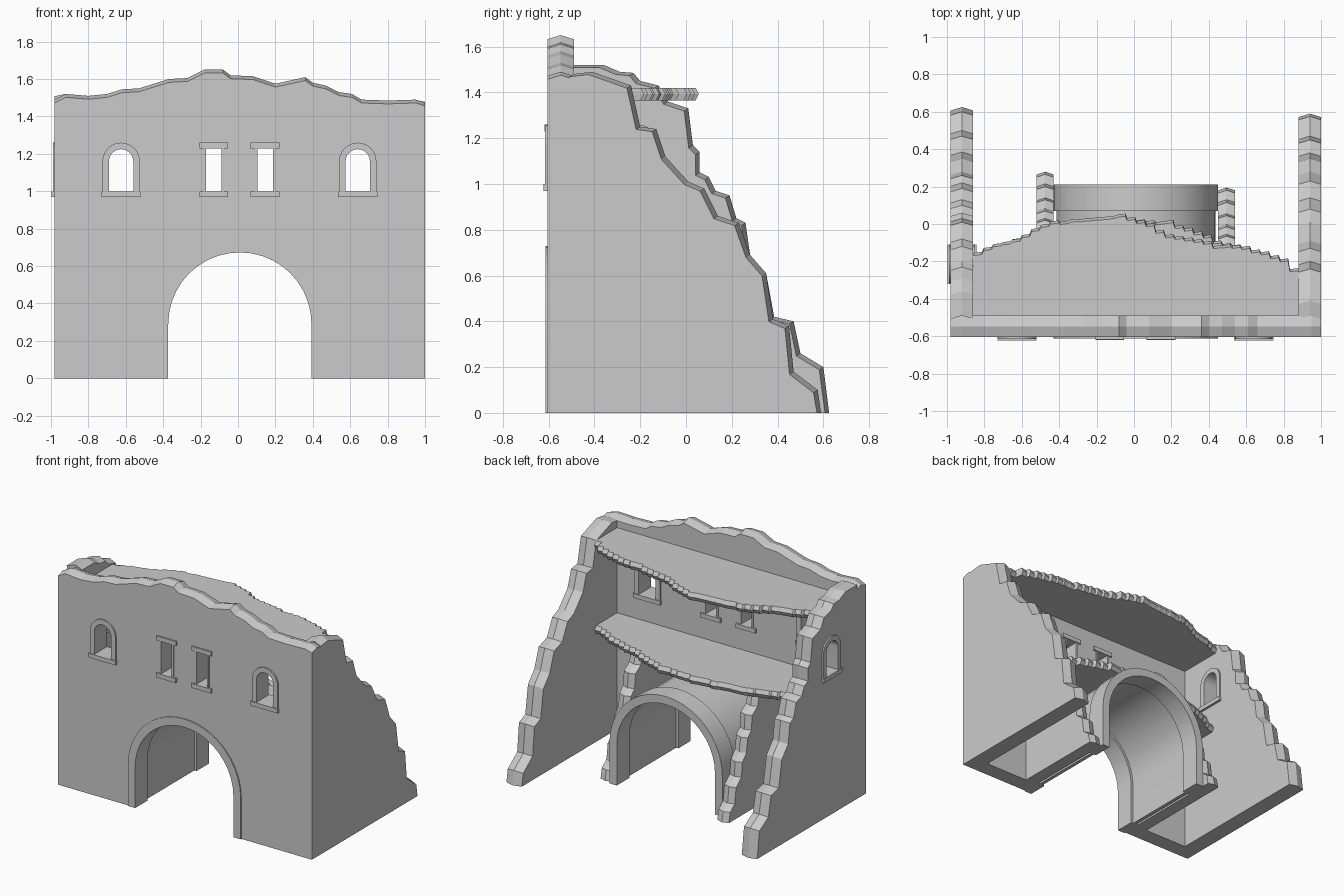
import bpy, bmesh, math, random
from mathutils import Vector

if "Cube" in bpy.data.objects:
    bpy.data.objects.remove(bpy.data.objects["Cube"])

random.seed(4)
MAP = {'xz': lambda u, v, d: (u, d, v),
       'yz': lambda u, v, d: (d, u, v),
       'xy': lambda u, v, d: (u, v, d)}


def layers(name, plane, loops, smooth=False):
    """Solid skinned through (depth, points) loops with capped ends."""
    bm = bmesh.new()
    rows = [[bm.verts.new(MAP[plane](u, v, d)) for u, v in pts] for d, pts in loops]
    n = len(rows[0])
    for a, b in zip(rows, rows[1:]):
        for i in range(n):
            bm.faces.new((a[i], a[(i + 1) % n], b[(i + 1) % n], b[i]))
    bm.faces.new(rows[0])
    bm.faces.new(rows[-1][::-1])
    bmesh.ops.recalc_face_normals(bm, faces=bm.faces)
    me = bpy.data.meshes.new(name)
    bm.to_mesh(me)
    bm.free()
    ob = bpy.data.objects.new(name, me)
    bpy.context.collection.objects.link(ob)
    if smooth:
        bpy.ops.object.select_all(action='DESELECT')
        ob.select_set(True)
        bpy.context.view_layer.objects.active = ob
        bpy.ops.object.shade_smooth_by_angle(angle=math.radians(30))
    return ob


def prism(name, plane, pts, a, b, smooth=False):
    return layers(name, plane, [(a, pts), (b, pts)], smooth)


def broken(name, plane, base, ragged, a, b, shift):
    """Slab whose ragged edge rises to a ridge halfway through its thickness."""
    low = [(u + shift[0], max(0, v + shift[1]) if plane != 'xy' else v + shift[1]) for u, v in ragged]
    return layers(name, plane, [(a, base + low), ((a + b) / 2, base + ragged), (b, base + low)])


def rect(u0, u1, v0, v1):
    return [(u0, v0), (u1, v0), (u1, v1), (u0, v1)]


def arch(c, hw, z0, spring, n=12):
    return [(c - hw, z0)] + [(c - hw * math.cos(math.pi * i / n), spring + hw * math.sin(math.pi * i / n))
                             for i in range(n + 1)] + [(c + hw, z0)]


def arch_ring(name, plane, c, r_out, r_in, z0, spring, a, b, n=12):
    pts = arch(c, r_out, z0, spring, n) + arch(c, r_in, z0, spring, n)[::-1]
    return prism(name, plane, pts, a, b, True)


def cut(ob, plane, pts, a, b):
    c = prism("cutter", plane, pts, a, b)
    c.hide_render = True
    m = ob.modifiers.new("cut", 'BOOLEAN')
    m.object, m.operation, m.solver = c, 'DIFFERENCE', 'EXACT'
    bpy.context.view_layer.objects.active = ob
    bpy.ops.object.modifier_apply(modifier=m.name)
    bpy.data.objects.remove(c)


# front wall with broken crest
crest = [(-.98, 1.49), (-.92, 1.52), (-.8, 1.51), (-.7, 1.52), (-.62, 1.545), (-.53, 1.55), (-.45, 1.575),
         (-.37, 1.6), (-.27, 1.605), (-.18, 1.65), (-.08, 1.65), (-.04, 1.62), (.08, 1.615), (.2, 1.575),
         (.36, 1.61), (.4, 1.58), (.47, 1.565), (.54, 1.53), (.61, 1.52), (.66, 1.49), (.8, 1.485),
         (.95, 1.49), (1, 1.475)]
front = broken("front_wall", 'xz', [(1, 0), (-.98, 0)], crest, -.605, -.49, (0, -.018))

# broken side walls
left_edge = [(-.49, 1.52), (-.36, 1.52), (-.29, 1.49), (-.23, 1.485), (-.2, 1.45), (-.12, 1.43), (-.08, 1.36),
             (.01, 1.33), (.03, 1.17), (.06, 1.14), (.06, 1.05), (.1, 1.03), (.13, .97), (.19, .95), (.22, .85),
             (.26, .83), (.28, .69), (.35, .61), (.385, .42), (.47, .4), (.5, .26), (.6, .2), (.625, 0)]
right_edge = [(-.49, 1.48), (-.41, 1.49), (-.24, 1.43), (-.2, 1.25), (-.13, 1.24), (-.09, 1.12), (.01, 1.01),
              (.08, .98), (.14, .86), (.23, .83), (.28, .69), (.35, .61), (.38, .41), (.45, .38), (.47, .18),
              (.575, .1), (.59, 0)]
left = broken("left_wall", 'yz', [(-.49, 0)], left_edge, -.98, -.86, (-.018, -.012))
right = broken("right_wall", 'yz', [(-.49, 0)], right_edge, .88, 1.0, (-.018, -.012))


# arched windows: opening, surround and sill
def arched_window(wall, name, plane, c, face, back):
    cut(wall, plane, arch(c, .075, .985, 1.16), face - .1, back + .1)
    arch_ring(name + "_surround", plane, c, .1, .065, .99, 1.16, face - .01, back + .01)
    prism(name + "_sill", plane, rect(c - .105, c + .105, .97, 1.0), face - .018, back + .018)


arched_window(front, "front_window_left", 'xz', -.625, -.605, -.49)
arched_window(front, "front_window_right", 'xz', .64, -.605, -.49)
arched_window(left, "side_window", 'yz', -.215, -.98, -.86)

# narrow rectangular windows
for i, c in enumerate((-.13, .145)):
    cut(front, 'xz', rect(c - .047, c + .047, .985, 1.24), -.7, -.4)
    for s in (-1, 1):
        prism(f"narrow_window_{i}_jamb", 'xz', rect(*sorted((c + s * .041, c + s * .055)), .99, 1.245), -.612, -.483)
    prism(f"narrow_window_{i}_lintel", 'xz', rect(c - .077, c + .077, 1.23, 1.26), -.617, -.478)
    prism(f"narrow_window_{i}_sill", 'xz', rect(c - .077, c + .077, .97, 1.0), -.62, -.475)

# gateway: opening, vault and the two arch rings
cut(front, 'xz', arch(.01, .405, -.1, .29, 20), -.7, -.4)
arch_ring("vault", 'xz', .01, .425, .4, 0, .29, -.5, .1, 20)
arch_ring("front_arch", 'xz', .01, .44, .383, 0, .29, -.613, -.475, 20)
arch_ring("rear_arch", 'xz', .01, .44, .383, 0, .29, .07, .21, 20)

# broken partition walls beside the vault
part = [(-.06, .78), (-.04, .7), (.02, .66), (.03, .56), (.07, .52), (.085, .42), (.13, .37), (.14, .27),
        (.2, .22), (.215, .11), (.265, .07), (.28, 0)]
broken("left_partition", 'yz', [(-.49, 0), (-.49, .78)], part, -.52, -.43, (-.015, 0))
broken("right_partition", 'yz', [(-.49, 0), (-.49, .78)], [(y - .085, z) for y, z in part], .45, .54, (-.015, 0))


# broken floors with stepped edges
def floor(name, guide, z0, z1):
    edge, n = [], 34
    for i in range(n):
        x0, x1 = (guide[0][0] + (guide[-1][0] - guide[0][0]) * k / n for k in (i, i + 1))
        xm = (x0 + x1) / 2
        for (ax, ay), (bx, by) in zip(guide, guide[1:]):
            if ax <= xm <= bx:
                y = ay + (by - ay) * (xm - ax) / (bx - ax) + random.uniform(-.008, .008)
        edge += [(x0 + .005, y - .003), (x1 - .005, y + .003)]
    edge[0] = (guide[0][0], edge[0][1])
    edge[-1] = (guide[-1][0], edge[-1][1])
    broken(name, 'xy', [(.88, -.49), (-.86, -.49)], edge, z0, z1, (0, -.014))


floor("upper_floor", [(-.86, -.18), (-.82, -.13), (-.6, -.065), (-.44, .01), (-.2, .04), (-.08, .05), (.08, 0),
                      (.2, -.06), (.45, -.11), (.6, -.12), (.78, -.17), (.88, -.27)], 1.365, 1.42)
floor("lower_floor", [(-.86, -.2), (-.7, -.11), (-.45, -.02), (-.1, .03), (.2, .01), (.35, -.04), (.45, -.09),
                      (.6, -.13), (.75, -.19), (.88, -.25)], .765, .82)
